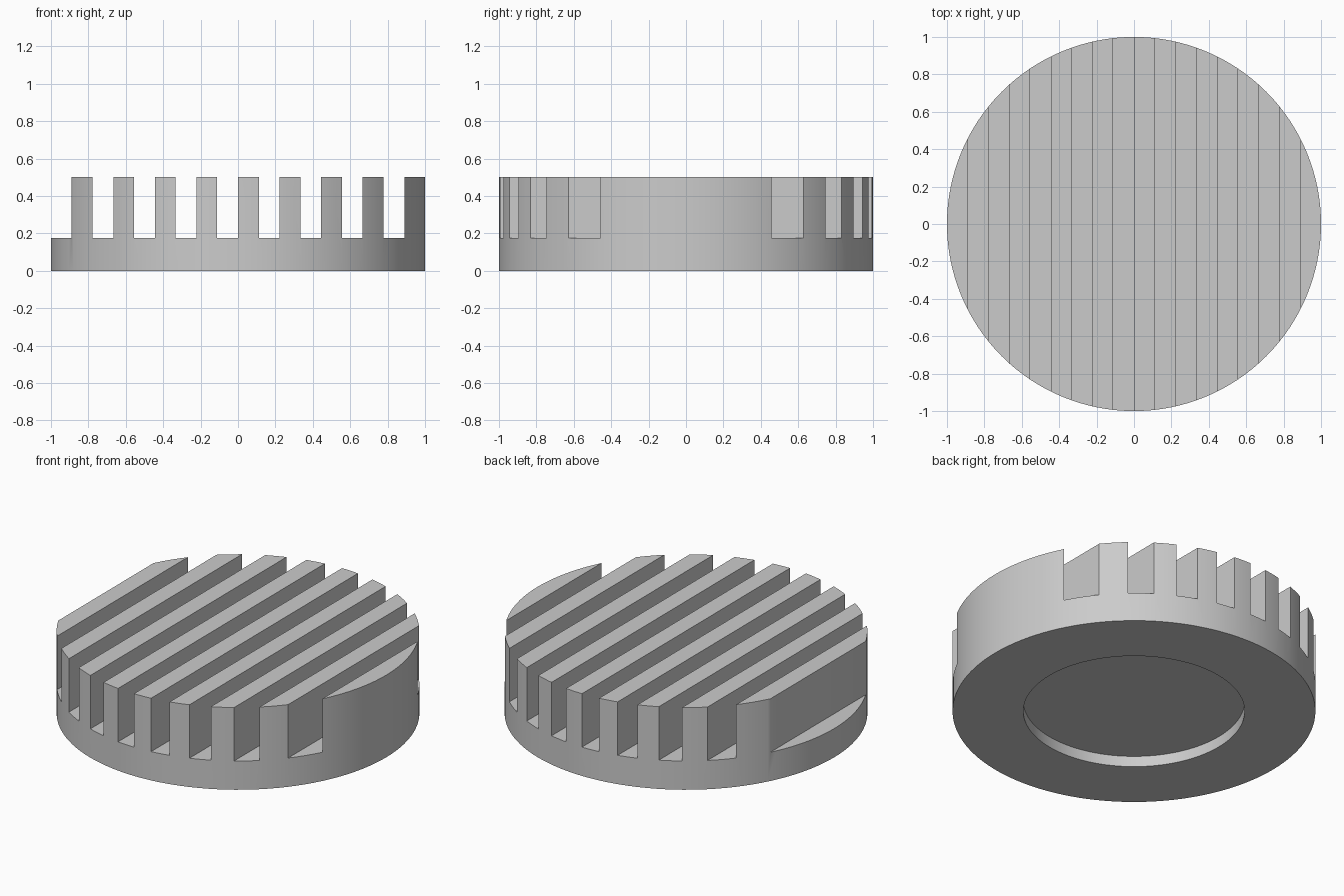
import bpy
import bmesh
import math
from mathutils import Matrix

default_cube = bpy.data.objects.get("Cube")
if default_cube:
    bpy.data.objects.remove(default_cube, do_unlink=True)

HEIGHT = 0.5
GROOVE_FLOOR = 0.175
RECESS_RADIUS = 0.61
RECESS_DEPTH = 0.065
FINS = 9
FIN_WIDTH = 1 / FINS
SEGMENTS = 128

grey = bpy.data.materials.new("plain grey")
grey.use_nodes = True
colour = (0.6, 0.6, 0.6, 1)
grey.diffuse_color = colour
grey.node_tree.nodes["Principled BSDF"].inputs["Base Color"].default_value = colour


def make_object(name, bm):
    bmesh.ops.recalc_face_normals(bm, faces=bm.faces)
    mesh = bpy.data.meshes.new(name)
    bm.to_mesh(mesh)
    bm.free()
    mesh.materials.append(grey)
    obj = bpy.data.objects.new(name, mesh)
    bpy.context.collection.objects.link(obj)
    return obj


# Round body: stacked rings with a shallow recess underneath
bm = bmesh.new()
rings = []
for radius, z in [(RECESS_RADIUS, RECESS_DEPTH), (RECESS_RADIUS, 0), (1, 0), (1, HEIGHT)]:
    ring = []
    for i in range(SEGMENTS):
        a = math.tau * i / SEGMENTS
        ring.append(bm.verts.new((radius * math.cos(a), radius * math.sin(a), z)))
    rings.append(ring)
for low, high in zip(rings, rings[1:]):
    for i in range(SEGMENTS):
        j = (i + 1) % SEGMENTS
        bm.faces.new((low[i], low[j], high[j], high[i]))
bm.faces.new(rings[0])
bm.faces.new(rings[-1])
body = make_object("finned_disc", bm)

# Groove cutters: every other strip across the disc, the first open to the side
bm = bmesh.new()
for k in range(FINS):
    right = -1 + (2 * k + 1) * FIN_WIDTH
    left = right - FIN_WIDTH - (0.2 if k == 0 else 0)
    placement = Matrix.Translation(((left + right) / 2, 0, GROOVE_FLOOR + 0.5))
    size = Matrix.Diagonal((right - left, 3, 1, 1))
    bmesh.ops.create_cube(bm, size=1, matrix=placement @ size)
cutter = make_object("groove_cutter", bm)
cutter.hide_render = True

# Cut the grooves, then discard the cutter
cut = body.modifiers.new("grooves", "BOOLEAN")
cut.operation = "DIFFERENCE"
cut.solver = "EXACT"
cut.object = cutter
bpy.ops.object.select_all(action="DESELECT")
body.select_set(True)
bpy.context.view_layer.objects.active = body
bpy.ops.object.modifier_apply(modifier=cut.name)
bpy.data.objects.remove(cutter, do_unlink=True)

# Smooth rim with crisp edges
bpy.ops.object.shade_smooth_by_angle(angle=math.radians(30))
